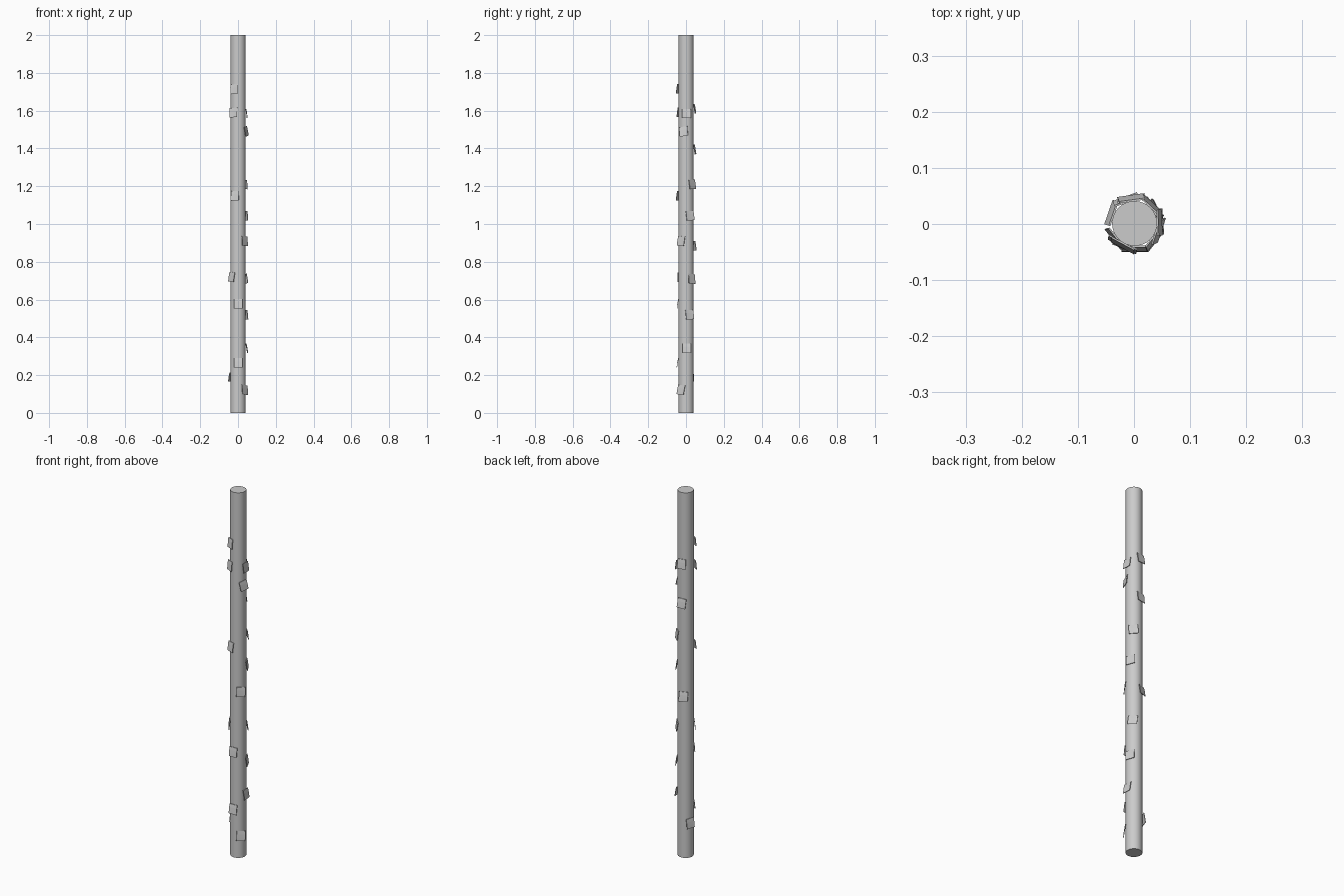
import bpy, bmesh, random
from math import radians
from mathutils import Matrix, Vector

if "Cube" in bpy.data.objects:
    bpy.data.objects.remove(bpy.data.objects["Cube"])

random.seed(4)
CX, CY, R = 0.001, 0.001, 0.04

# main pole
bpy.ops.mesh.primitive_cylinder_add(vertices=32, radius=R, depth=2, location=(CX, CY, 1))
pole = bpy.context.object
pole.name = "pole"
bpy.ops.object.shade_smooth_by_angle(angle=radians(40))

# peeling flakes: height, angle around the pole, roll, sideways lift (degrees)
flakes = [
    (1.715, -118, 4, 0), (1.59, -127, 3, 8), (1.15, -113, 2, 0),
    (0.91, -38, -5, 0), (0.72, -142, -4, 0), (0.578, -90, 0, 0),
    (0.265, -90, 0, 0), (0.19, 155, 0, 6), (0.122, -38, -6, 0),
    (1.585, 2, 0, 0), (1.49, -18, 8, 0), (1.21, 47, 3, 0),
    (1.044, 28, 4, 0), (0.71, 42, -5, 0), (0.52, 25, 3, 0),
    (0.343, 4, 0, 0), (1.61, 98, 3, 0), (1.395, 98, -4, 0),
    (0.885, 110, 0, 0),
]


def add_flake(z, angle, roll, lift):
    """Thin plate hugging the pole at its top edge and curling out at the bottom."""
    w, h, t = 0.046, 0.05, 0.003
    flare = random.uniform(0.006, 0.009)
    bm = bmesh.new()
    rows = []
    for i in range(4):
        f = i / 3
        out = R - 0.0005 + flare * f ** 0.8
        zz = h * (0.5 - f)
        rows.append([bm.verts.new((out + d, y, zz))
                     for d, y in ((0, -w/2), (t, -w/2), (t, w/2), (0, w/2))])
    for a, b in zip(rows, rows[1:]):
        for k in range(4):
            bm.faces.new((a[k], b[k], b[(k + 1) % 4], a[(k + 1) % 4]))
    bm.faces.new(rows[0])
    bm.faces.new(rows[-1][::-1])
    bmesh.ops.recalc_face_normals(bm, faces=bm.faces)
    pivot = Matrix.Translation(Vector((R, 0, 0)))
    bm.transform(pivot @ Matrix.Rotation(radians(lift), 4, 'Z')
                 @ Matrix.Rotation(radians(roll), 4, 'X') @ pivot.inverted())
    mesh = bpy.data.meshes.new("flake")
    bm.to_mesh(mesh)
    bm.free()
    ob = bpy.data.objects.new("flake", mesh)
    ob.location = (CX, CY, z)
    ob.rotation_euler.z = radians(angle)
    bpy.context.collection.objects.link(ob)


for spec in flakes:
    add_flake(*spec)
